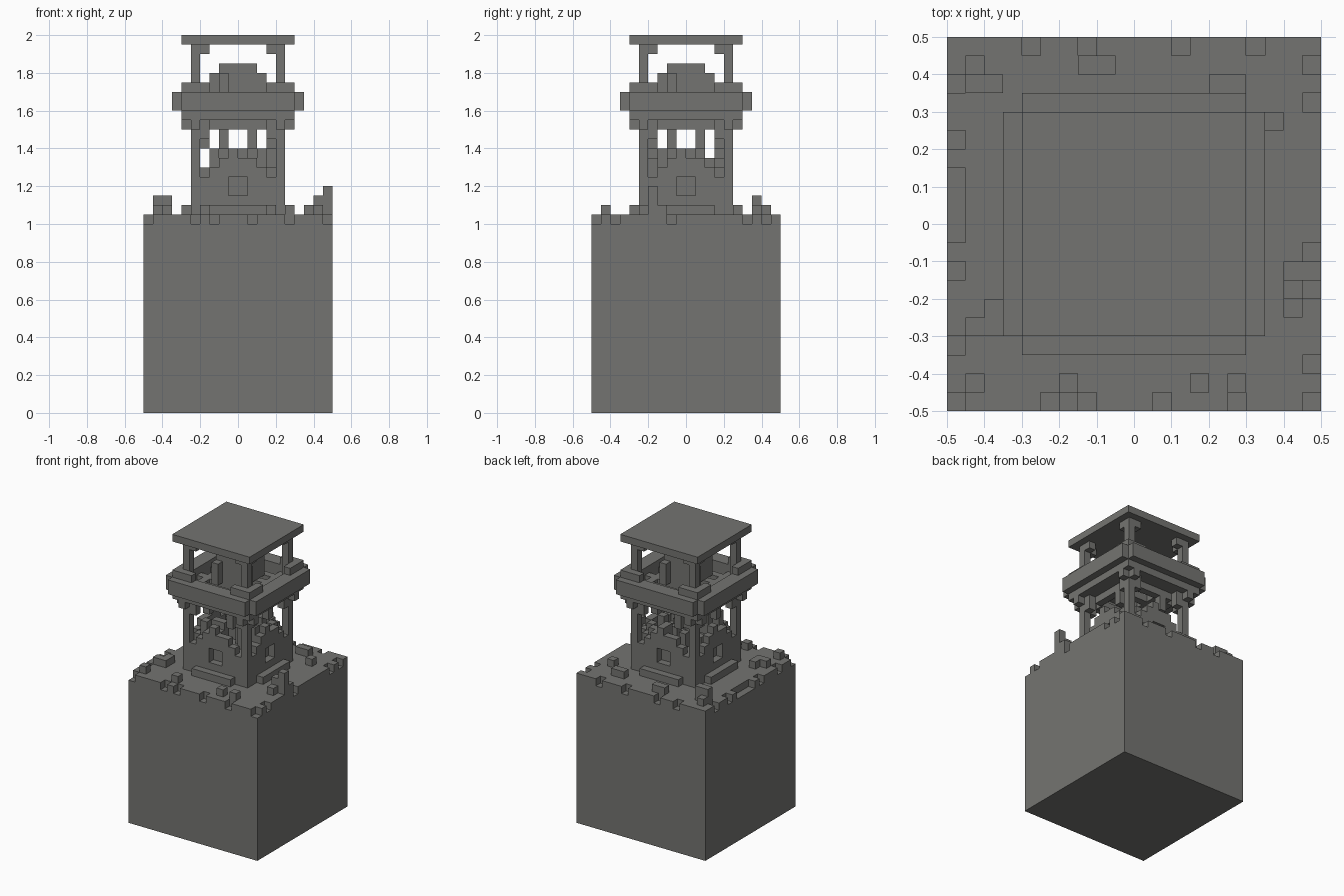
import bpy, bmesh, random
from mathutils import Vector

cube = bpy.data.objects.get("Cube")
if cube:
    bpy.data.objects.remove(cube)

U = 0.05  # edge of one block
random.seed(4)

stone = bpy.data.materials.new("grey_stone")
stone.use_nodes = True
COLOUR = (0.175, 0.175, 0.165, 1)
stone.diffuse_color = COLOUR
stone.node_tree.nodes["Principled BSDF"].inputs["Base Color"].default_value = COLOUR


def box(x0, x1, y0, y1, z0, z1):
    return {(x, y, z) for x in range(x0, x1) for y in range(y0, y1) for z in range(z0, z1)}


def square(r, z0, z1):
    return box(-r, r, -r, r, z0, z1)


def ring(outer, inner, z0, z1):
    return square(outer, z0, z1) - square(inner, z0, z1)


def four(cells):
    """Repeat cells on all four sides by quarter turns."""
    out = set()
    for x, y, z in cells:
        for _ in range(4):
            out.add((x, y, z))
            x, y = -y - 1, x
    return out


def both(cells):
    """Mirror cells across x."""
    return cells | {(-x - 1, y, z) for x, y, z in cells}


def build(name, cells):
    """Skin a set of blocks, keeping only the exposed faces."""
    bm = bmesh.new()
    verts = {}

    def vert(p):
        if p not in verts:
            verts[p] = bm.verts.new(Vector(p) * U)
        return verts[p]

    for c in cells:
        for axis in range(3):
            for side in (0, 1):
                n = list(c)
                n[axis] += 2 * side - 1
                if tuple(n) in cells:
                    continue
                a, b = (axis + 1) % 3, (axis + 2) % 3
                quad = []
                for da, db in ((0, 0), (1, 0), (1, 1), (0, 1)):
                    p = list(c)
                    p[axis] += side
                    p[a] += da
                    p[b] += db
                    quad.append(vert(tuple(p)))
                bm.faces.new(quad if side else quad[::-1])
    mesh = bpy.data.meshes.new(name)
    bm.to_mesh(mesh)
    bm.free()
    mesh.materials.append(stone)
    ob = bpy.data.objects.new(name, mesh)
    bpy.context.collection.objects.link(ob)


# Solid plinth with a chipped top rim
base = square(10, 0, 21)
for x in (-10, -5, -3, 1, 5, 9):
    base.discard((x, -10, 20))
for x in (-6, -3, 2, 6):
    base.discard((x, 9, 20))
for y in (-7, -3, -1, 0, 1, 2, 4, 7):
    base.discard((-10, y, 20))
for y in (-8, -2, 6, 8):
    base.discard((9, y, 20))
build("plinth", base)

# Loose stones on the plinth: x, y, height
stones = set()
for x, y, h in ((9, -4, 3), (8, -4, 2), (8, -3, 1), (9, -3, 1), (8, -5, 1),
                (-9, 7, 2), (-8, 7, 2), (-9, 8, 1), (-9, -6, 1), (-8, -6, 1),
                (-8, -5, 1), (-9, -9, 1), (-4, -9, 1), (3, -9, 1), (5, -9, 1),
                (-3, 8, 1), (-2, 8, 1), (4, 7, 1), (5, 7, 1), (7, 5, 1)):
    stones |= box(x, x + 1, y, y + 1, 21, 21 + h)
build("loose_stones", stones)

# Low steps against the tower walls
build("wall_steps", four(box(-3, 3, -6, -5, 21, 22)))

# Ruined tower walls with uneven tops and recessed windows
wall = set()
for x, top in zip(range(-5, 5), (28, 25, 26, 27, 28, 27, 27, 26, 25, 28)):
    wall |= box(x, x + 1, -5, -4, 21, top)
wall -= box(-1, 1, -5, -4, 23, 25)
build("tower_walls", four(wall))

# Rubble filling the tower
rubble = square(4, 21, 25)
for x in range(-4, 4):
    for y in range(-4, 4):
        if random.random() < 0.35:
            rubble |= box(x, x + 1, y, y + 1, 25, random.choice((26, 27, 28)))
build("rubble", rubble)

# Corner posts and the brackets that carry the gallery
build("lower_posts", four(box(-5, -4, -5, -4, 25, 31)))
build("brackets", four(both(box(-4, -3, -5, -4, 29, 31) | box(-5, -4, -6, -5, 30, 31))
                       | box(-3, 3, -4, -3, 30, 31) | box(1, 2, -4, -3, 28, 30)))

# Gallery: stepped rim, slatted deck and broken parapet
rim = ring(6, 4, 31, 32) | ring(7, 5, 32, 34)
for cx in (-7, 6):
    for cy in (-7, 6):
        rim -= box(cx, cx + 1, cy, cy + 1, 32, 34)
build("gallery_rim", rim)
deck = set()
for y in (-4, -2, 1, 3):
    deck |= box(-5, 5, y, y + 1, 32, 33)
build("deck_slats", deck | box(-4, -3, -5, 5, 32, 33) | box(3, 4, -5, 5, 32, 33))
build("parapet", ring(6, 5, 34, 35) - four(box(-3, 3, -6, -5, 34, 35)))

# Raised stones in the middle of the gallery
build("centre_stones", square(2, 33, 37) | four(box(-2, -1, -3, -2, 33, 36)))

# Upper posts with braces, and the flat roof
build("upper_posts", four(box(-5, -4, -5, -4, 33, 39)
                          | both(box(-4, -3, -5, -4, 38, 39))))
build("roof", square(6, 39, 40))
